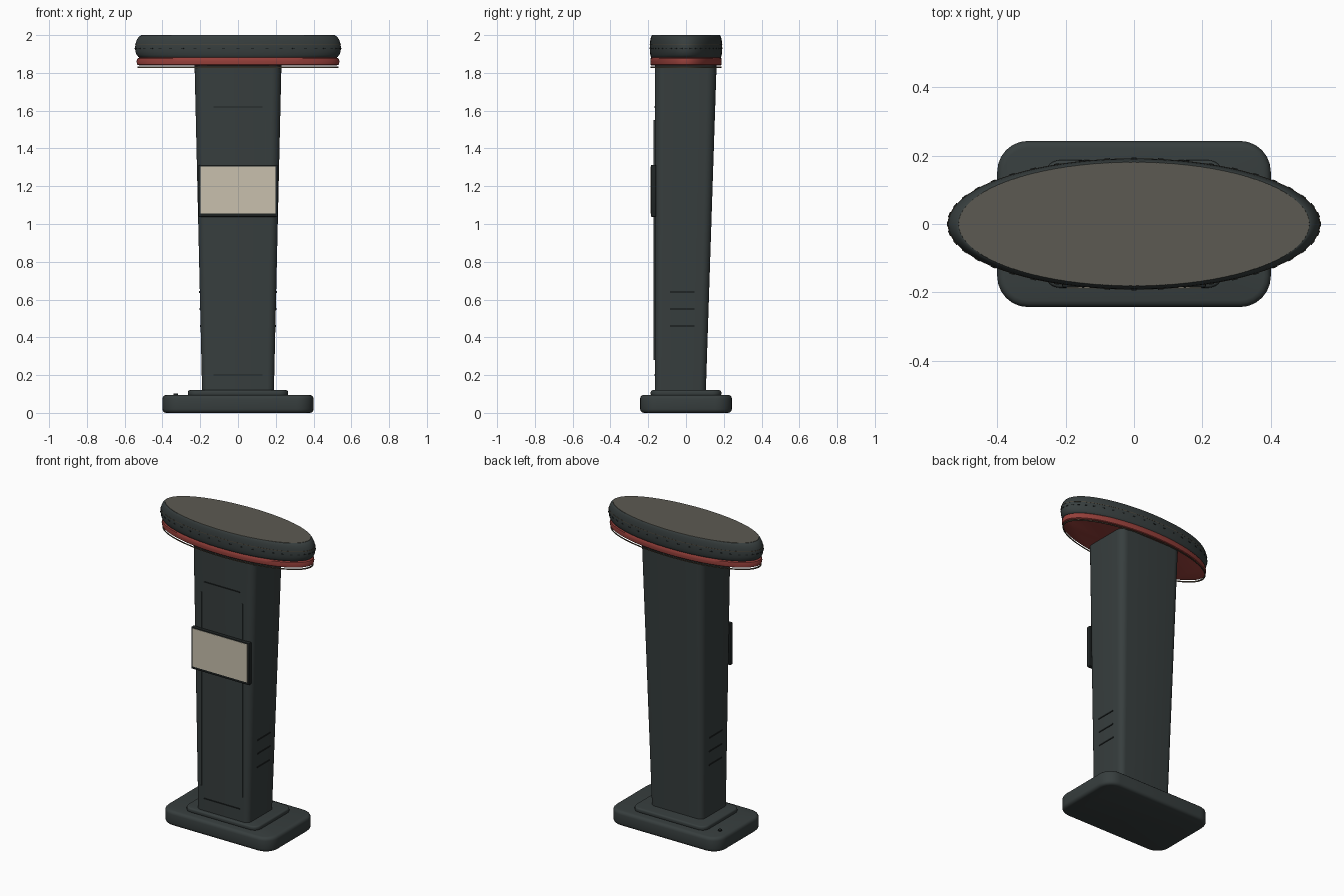
import bpy, bmesh, math
from mathutils import Vector

cube = bpy.data.objects.get("Cube")
if cube:
    bpy.data.objects.remove(cube, do_unlink=True)


def material(name, rgb):
    m = bpy.data.materials.new(name)
    m.use_nodes = True
    m.diffuse_color = (*rgb, 1)
    bsdf = m.node_tree.nodes["Principled BSDF"]
    bsdf.inputs["Base Color"].default_value = (*rgb, 1)
    bsdf.inputs["Roughness"].default_value = 0.6
    return m


SLATE = material("slate", (0.038, 0.048, 0.048))
DARK = material("dark_trim", (0.014, 0.018, 0.018))
RED = material("red", (0.30, 0.05, 0.042))
TAUPE = material("taupe", (0.107, 0.102, 0.084))
CREAM = material("cream_screen", (0.58, 0.53, 0.42))
BRONZE = material("bronze", (0.09, 0.07, 0.045))


def finish(name, bm, mat, smooth=True):
    bmesh.ops.recalc_face_normals(bm, faces=bm.faces)
    mesh = bpy.data.meshes.new(name)
    bm.to_mesh(mesh)
    bm.free()
    mesh.materials.append(mat)
    ob = bpy.data.objects.new(name, mesh)
    bpy.context.collection.objects.link(ob)
    if smooth:
        bpy.ops.object.select_all(action="DESELECT")
        ob.select_set(True)
        bpy.context.view_layer.objects.active = ob
        bpy.ops.object.shade_smooth_by_angle(angle=math.radians(35))
    return ob


def loft(name, loops, mat, closed=False):
    """Skin a stack of equal loops; cap the ends, or join last to first."""
    bm = bmesh.new()
    rings = [[bm.verts.new(p) for p in loop] for loop in loops]
    pairs = list(zip(rings, rings[1:]))
    if closed:
        pairs.append((rings[-1], rings[0]))
    else:
        bm.faces.new(rings[0])
        bm.faces.new(rings[-1])
    for a, b in pairs:
        for i in range(len(a)):
            j = (i + 1) % len(a)
            bm.faces.new((a[i], a[j], b[j], b[i]))
    return finish(name, bm, mat)


def rounded_rect(hx, y0, y1, r, z, steps=6):
    pts = []
    corners = [(hx - r, y1 - r), (r - hx, y1 - r), (r - hx, y0 + r), (hx - r, y0 + r)]
    for k, (cx, cy) in enumerate(corners):
        for s in range(steps + 1):
            a = math.pi / 2 * (k + s / steps)
            pts.append((cx + r * math.cos(a), cy + r * math.sin(a), z))
    return pts


RX, RY = 0.545, 0.192


def ellipse(scale, z, n=80):
    return [(RX * scale * math.cos(math.tau * i / n),
             RY * scale * math.sin(math.tau * i / n), z) for i in range(n)]


def slab(name, hx, hy, r, z0, z1, bevel, mat):
    def edge(inset, z):
        return rounded_rect(hx - inset, inset - hy, hy - inset, r - inset, z)
    arc = [(bevel * (1 - math.sin(a)), bevel * (1 - math.cos(a)))
           for a in (0, math.pi / 6, math.pi / 3, math.pi / 2)]
    loops = [edge(i, z0 + h) for i, h in arc]
    loops += [edge(i, z1 - h) for i, h in reversed(arc)]
    return loft(name, loops, mat)


def box(name, center, size, mat, bevel=0):
    bm = bmesh.new()
    bmesh.ops.create_cube(bm, size=1)
    for v in bm.verts:
        v.co = Vector(a * b for a, b in zip(v.co, size)) + Vector(center)
    if bevel:
        bmesh.ops.bevel(bm, geom=bm.edges[:], offset=bevel, segments=2,
                        affect="EDGES", profile=0.5)
    return finish(name, bm, mat, smooth=bool(bevel))


# Foot
slab("base", 0.40, 0.243, 0.09, 0, 0.095, 0.02, SLATE)
slab("plinth", 0.265, 0.187, 0.05, 0.09, 0.12, 0.01, SLATE)
loft("base_button", [[(0.012 * math.cos(t * math.tau / 16) - 0.33,
                       0.012 * math.sin(t * math.tau / 16) + 0.12, z)
                      for t in range(16)] for z in (0.09, 0.102)], DARK)

# Tapered column, upright in front and leaning out at the back
BOTTOM, TOP = 0.115, 1.845
loft("column", [rounded_rect(0.19, -0.165, 0.105, 0.035, BOTTOM),
                rounded_rect(0.23, -0.165, 0.162, 0.05, TOP)], SLATE)


def column_half_width(z):
    return 0.19 + 0.04 * (z - BOTTOM) / (TOP - BOTTOM)


# Front seams and side vents
for label, z in (("upper", 1.62), ("lower", 0.2)):
    box(label + "_seam", (0, -0.166, z), (0.26, 0.008, 0.006), DARK)
for side, label in ((1, "left"), (-1, "right")):
    for i in range(3):
        z = 0.46 + 0.09 * i
        box(f"{label}_vent_{i + 1}", (side * column_half_width(z), -0.02, z),
            (0.008, 0.13, 0.008), DARK)
    box(label + "_front_trim", (side * 0.148, -0.167, 0.915),
        (0.006, 0.009, 1.27), SLATE)

# Display
box("display_frame", (0, -0.172, 1.175), (0.42, 0.028, 0.275), DARK, 0.005)
box("display_screen", (0, -0.185, 1.18), (0.395, 0.006, 0.25), CREAM)

# Oval head: hoop, red band, dark body and top inlay
def hoop(name, inner, outer, z, h, mat):
    return loft(name, [ellipse(inner, z), ellipse(outer, z),
                       ellipse(outer, z + h), ellipse(inner, z + h)], mat, closed=True)


hoop("lower_hoop", 0.962, 0.975, 1.827, 0.007, BRONZE)
loft("red_band", [ellipse(s, z) for s, z in
                  ((0.96, 1.84), (0.978, 1.844), (0.986, 1.86), (0.978, 1.876),
                   (0.955, 1.882))], RED)
loft("head_body", [ellipse(s, z) for s, z in
                   ((0.94, 1.878), (0.965, 1.883), (0.985, 1.895), (0.997, 1.913),
                    (1.0, 1.932), (0.997, 1.95), (0.987, 1.97), (0.972, 1.985),
                    (0.955, 1.995), (0.943, 1.998))], SLATE)
loft("top_inlay", [ellipse(0.943, 1.994), ellipse(0.941, 2.0)], TAUPE)
hoop("head_seam", 0.99, 1.0, 1.949, 0.003, BRONZE)

# Short stitches around the head
N = 44
for i in range(N):
    a = math.tau * i / N
    ob = box(f"stitch_{i + 1}", (0, 0, 0), (0.004, 0.016, 0.006), DARK)
    ob.location = (RX * math.cos(a), RY * math.sin(a), 1.93)
    ob.rotation_euler.z = math.atan2(RX * math.sin(a), RY * math.cos(a))
